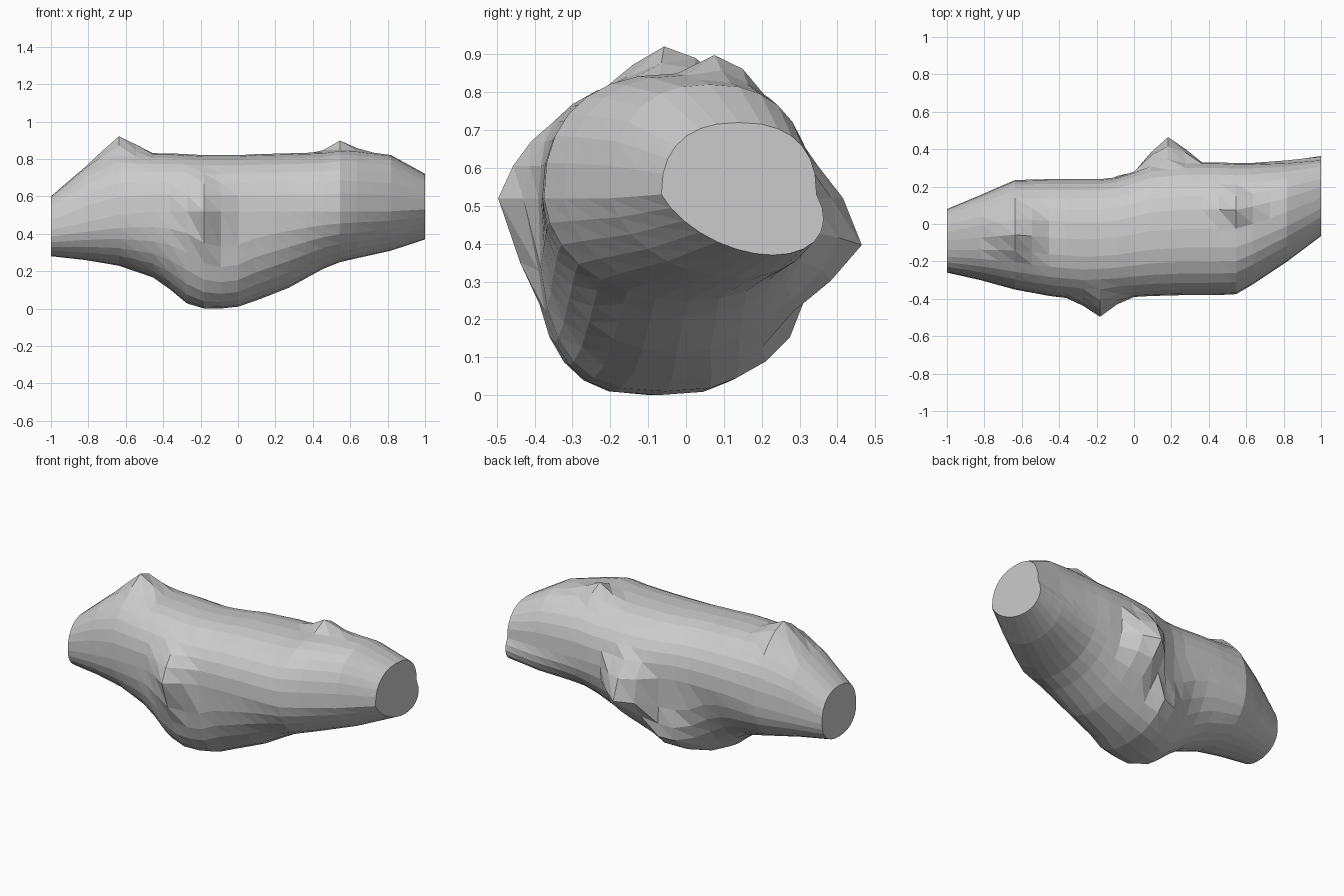
import bpy, math
from mathutils import Vector

if "Cube" in bpy.data.objects:
    bpy.data.objects.remove(bpy.data.objects["Cube"])

# Log cross-sections: x, y min, y max, z min, z max, height of widest line, bottom sideways shift, bottom squareness
SECTIONS = [
    (-1.00, -.26, .08, .28, .60, .42, .00, 2.2),
    (-0.82, -.30, .155, .26, .755, .46, .00, 2.2),
    (-0.64, -.35, .235, .23, .845, .50, .00, 2.2),
    (-0.45, -.385, .24, .165, .83, .52, -.02, 2.1),
    (-0.36, -.395, .24, .10, .83, .52, -.04, 2.0),
    (-0.27, -.405, .24, .025, .825, .52, -.05, 2.1),
    (-0.18, -.40, .24, .00, .82, .52, -.02, 2.7),
    (-0.09, -.395, .25, .00, .82, .52, .00, 3.0),
    (0.00, -.39, .28, .01, .82, .52, .00, 2.9),
    (0.09, -.385, .31, .04, .825, .52, .00, 2.5),
    (0.27, -.38, .33, .11, .83, .52, .00, 2.2),
    (0.45, -.38, .33, .21, .835, .52, .02, 2.1),
    (0.55, -.375, .325, .25, .85, .52, .03, 2.1),
    (0.64, -.32, .325, .27, .845, .52, .04, 2.1),
    (0.82, -.20, .33, .31, .82, .52, .07, 2.1),
    (1.00, -.065, .345, .37, .72, .53, .09, 2.0),
]
# Knots: centre, reach along each axis, push
KNOTS = [
    ((-.18, -.40, .51), (.13, .20, .24), (0, -.10, 0)),
    ((.18, .33, .41), (.17, .25, .24), (0, .165, 0)),
    ((-.05, .24, .15), (.14, .15, .13), (0, .07, 0)),
    ((-.64, -.04, .84), (.17, .16, .2), (0, 0, .085)),
    ((.545, .10, .845), (.12, .11, .2), (0, 0, .07)),
]
RINGS, SIDES = 22, 28


def section(x):
    for a, b in zip(SECTIONS, SECTIONS[1:]):
        if x <= b[0] + 1e-6:
            t = (x - a[0]) / (b[0] - a[0])
            return [p + (q - p) * t for p, q in zip(a, b)]


def power(v, n):
    return math.copysign(abs(v) ** (2 / n), v)


def log_point(x, angle):
    _, y0, y1, z0, z1, zc, shift, square = section(x)
    c, s = math.cos(angle), math.sin(angle)
    n = 2.4 if s > 0 else square
    up = power(s, n)
    y = (y0 + y1) / 2 + (y1 - y0) / 2 * power(c, n) + shift * max(0, -up)
    z = zc + up * ((z1 - zc) if up > 0 else (zc - z0))
    p = Vector((x, y, z))
    q = p.copy()
    for centre, reach, push in KNOTS:
        d = math.sqrt(sum(((p[i] - centre[i]) / reach[i]) ** 2 for i in range(3)))
        q += Vector(push) * max(0, 1 - d) ** 0.9
    return q


# Log body: rings lofted along x, with flat sawn ends
verts, faces = [], []
for i in range(RINGS + 1):
    for j in range(SIDES):
        verts.append(log_point(-1 + 2 * i / RINGS, 2 * math.pi * j / SIDES))
for i in range(RINGS):
    for j in range(SIDES):
        k = (j + 1) % SIDES
        a, b = i * SIDES, (i + 1) * SIDES
        faces += [(a + j, b + j, b + k), (a + j, b + k, a + k)]
faces.append(tuple(range(SIDES)))
faces.append(tuple(RINGS * SIDES + j for j in reversed(range(SIDES))))

mesh = bpy.data.meshes.new("log")
mesh.from_pydata(verts, [], [f[::-1] for f in faces])
mesh.update()
log = bpy.data.objects.new("log", mesh)
bpy.context.collection.objects.link(log)
